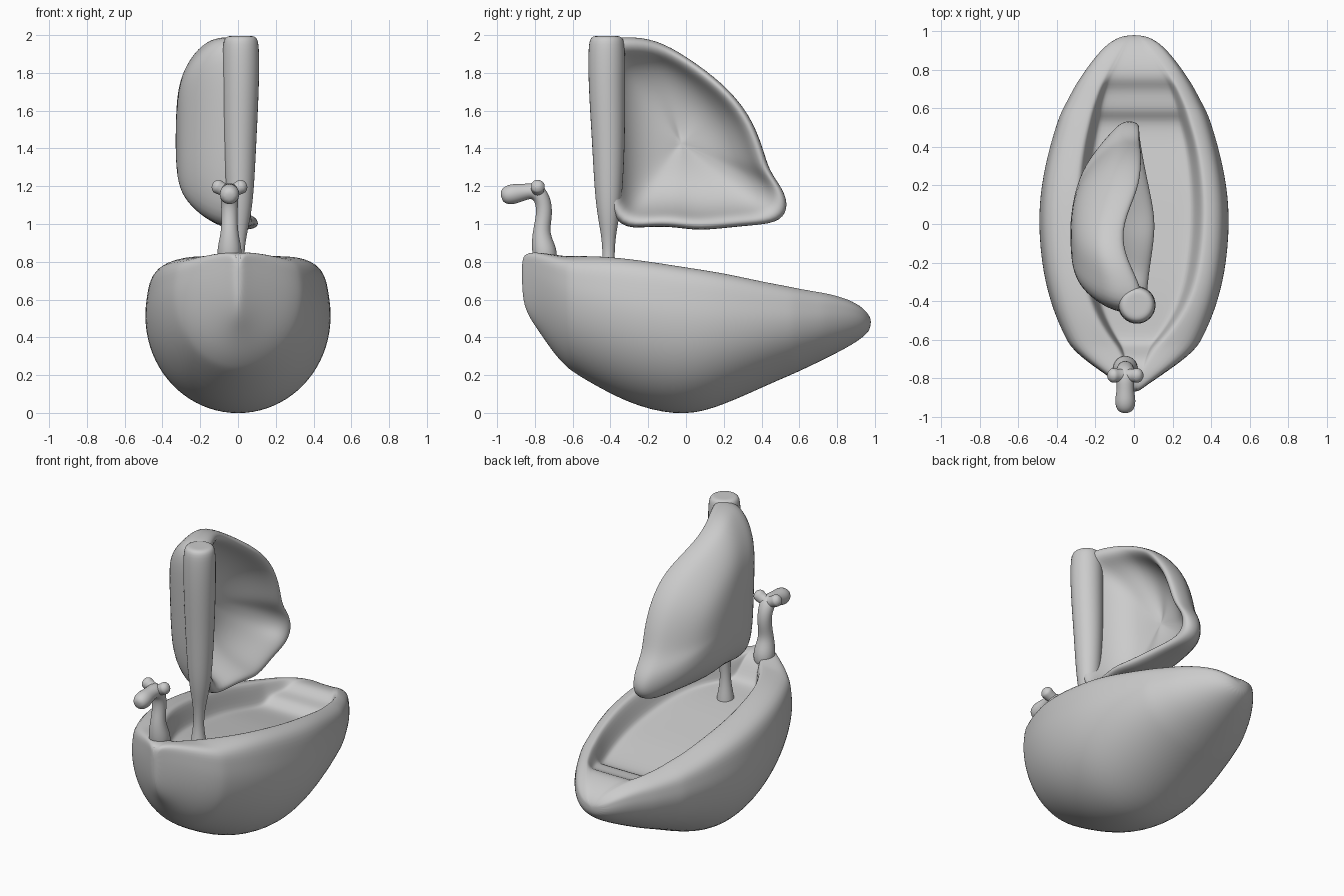
import bpy, bmesh
from math import sin, cos, pi
from mathutils import Vector


def loft(name, rings, levels=2):
    """Skin a list of closed rings, cap both ends and smooth the result."""
    bm = bmesh.new()
    vs = [[bm.verts.new(p) for p in r] for r in rings]
    n = len(vs[0])
    for a, b in zip(vs, vs[1:]):
        for i in range(n):
            j = (i + 1) % n
            bm.faces.new((a[i], a[j], b[j], b[i]))
    bm.faces.new(vs[0])
    bm.faces.new(vs[-1])
    bmesh.ops.recalc_face_normals(bm, faces=bm.faces)
    for f in bm.faces:
        f.smooth = True
    me = bpy.data.meshes.new(name)
    bm.to_mesh(me)
    bm.free()
    ob = bpy.data.objects.new(name, me)
    bpy.context.collection.objects.link(ob)
    sub = ob.modifiers.new("smooth", 'SUBSURF')
    sub.levels = sub.render_levels = levels
    return ob


def tube(name, path, sides=8, dome=0.5):
    """Round limb through (x, y, z, radius) points; dome rounds the ends."""
    pts = [Vector(p[:3]) for p in path]
    rings = []
    for i, (p, row) in enumerate(zip(pts, path)):
        t = (pts[min(i + 1, len(pts) - 1)] - pts[max(i - 1, 0)]).normalized()
        q = Vector((0, 0, 1)).rotation_difference(t)
        ring = [p + q @ Vector((cos(2 * pi * k / sides), sin(2 * pi * k / sides), 0)) * row[3] * 1.08
                for k in range(sides)]
        rings.append(ring)
        if i in (0, len(pts) - 1):
            out = t * row[3] * dome * (1 if i else -1)
            cap = [p + out + (v - p) * 0.5 for v in ring]
            rings.append(cap) if i else rings.insert(0, cap)
    return loft(name, rings)


# Hull stations: y, half width, keel z, rim z, cockpit half width, cockpit depth
stations = [
    (-0.87, .02, .62, .82, .01, 0), (-0.84, .06, .515, .845, .02, 0),
    (-0.78, .15, .43, .845, .04, 0), (-0.70, .265, .31, .83, .06, 0),
    (-0.64, .328, .245, .82, .08, .11), (-0.60, .355, .21, .815, .12, .14),
    (-0.45, .425, .12, .805, .23, .14), (-0.25, .48, .02, .785, .29, .14),
    (0.0, .503, -.028, .745, .315, .14), (0.2, .488, .035, .715, .31, .14),
    (0.4, .443, .128, .67, .285, .14), (0.54, .398, .19, .645, .245, .14),
    (0.58, .382, .207, .635, .24, .07), (0.70, .318, .265, .615, .195, .06),
    (0.75, .288, .29, .61, .17, 0), (0.86, .21, .347, .59, .10, 0),
    (0.94, .135, .40, .55, .05, 0), (0.98, .055, .445, .50, .025, 0)]
rings = []
for y, w, zb, zt, wi, d in stations:
    zc = zb + .68 * (zt - zb)
    lip = .03 * min(1, wi / .2)
    half = [(w * sin(a), zc - (zc - zb) * cos(a)) for a in [k * pi / 10 for k in range(6)]]
    half += [(w * .97, zt - .17 * (zt - zb)), (w * .93, zt), (wi + .15 * (w - wi), zt + lip),
             (wi, zt + lip * .7), (wi * .88, zt + lip * .7 - d), (wi * .78, zt + lip * .5 - d),
             (0, zt + lip * .5 - d)]
    ring = half + [(-x, z) for x, z in half[-2:0:-1]]
    # the cockpit sits slightly to the right of the keel
    shift = .035 * min(1, wi / .3)
    rings.append([(x + (shift if 8 <= i <= 16 else 0), y, z) for i, (x, z) in enumerate(ring)])
loft("hull", rings)

# Mast, slim at the foot and thick along the sail
tube("mast", [(0, -.41, .62, .06), (0, -.41, .70, .05), (0, -.41, .80, .03), (.005, -.41, .92, .036),
              (.01, -.41, 1.02, .055), (.01, -.41, 1.15, .075), (.01, -.41, 1.45, .09),
              (.015, -.42, 1.75, .10), (.015, -.42, 1.95, .10), (.015, -.42, 1.995, .085)], dome=0)

# Sail outline: x of the edge, y, z
outline = [(0, -.46, 1.98), (-.03, -.32, 1.995), (-.11, -.16, 1.98), (-.12, 0, 1.89), (-.03, .20, 1.745),
           (-.02, .34, 1.58), (-.02, .41, 1.40), (-.03, .44, 1.28), (-.03, .52, 1.18), (-.03, .545, 1.08),
           (-.03, .49, 1.0), (0, .30, .99), (.05, .07, .96), (.05, -.06, .985), (.03, -.2, .985),
           (.01, -.36, .97), (.01, -.43, 1.15), (.02, -.45, 1.45), (.02, -.465, 1.75)]
cy, cz = -.03, 1.43
# Sail rings from the bulging back, round the thick edge, into the hollow: scale, edge blend, x shift
layers = [(.05, 0, 0), (.35, .01, 0), (.6, .08, 0), (.8, .29, 0), (.94, .56, 0), (1.0, .8, 0),
          (1.0, 1, .04), (.94, 1, .065), (.86, 1, .04), (.79, .75, .03), (.65, .45, .035),
          (.4, .27, .03), (.05, .22, .03)]


def sail_point(x, y, z, s, f, dx):
    ys = cy + (y - cy) * s
    bulge = -.33 + .6 * max(0, ys) ** 2     # thinner toward the tail
    return (bulge + (x - bulge) * f + dx, ys, cz + (z - cz) * s)


loft("sail", [[sail_point(*p, *layer) for p in outline] for layer in layers])

# Figurehead: curved neck with snout, and two ears
fx = -.045
tube("figurehead_neck", [(fx, -.74, .79, .06), (fx, -.75, .86, .07), (fx, -.77, .95, .046),
                         (fx, -.752, 1.03, .043), (fx, -.75, 1.11, .045), (fx, -.785, 1.18, .052),
                         (fx, -.85, 1.17, .042), (fx, -.91, 1.16, .056), (fx, -.955, 1.15, .05)])
for side, label in ((-1, "left"), (1, "right")):
    tube("ear_" + label, [(fx, -.785, 1.17, .035), (fx + side * .04, -.785, 1.185, .034),
                          (fx + side * .065, -.785, 1.2, .04), (fx + side * .075, -.785, 1.205, .034)])
